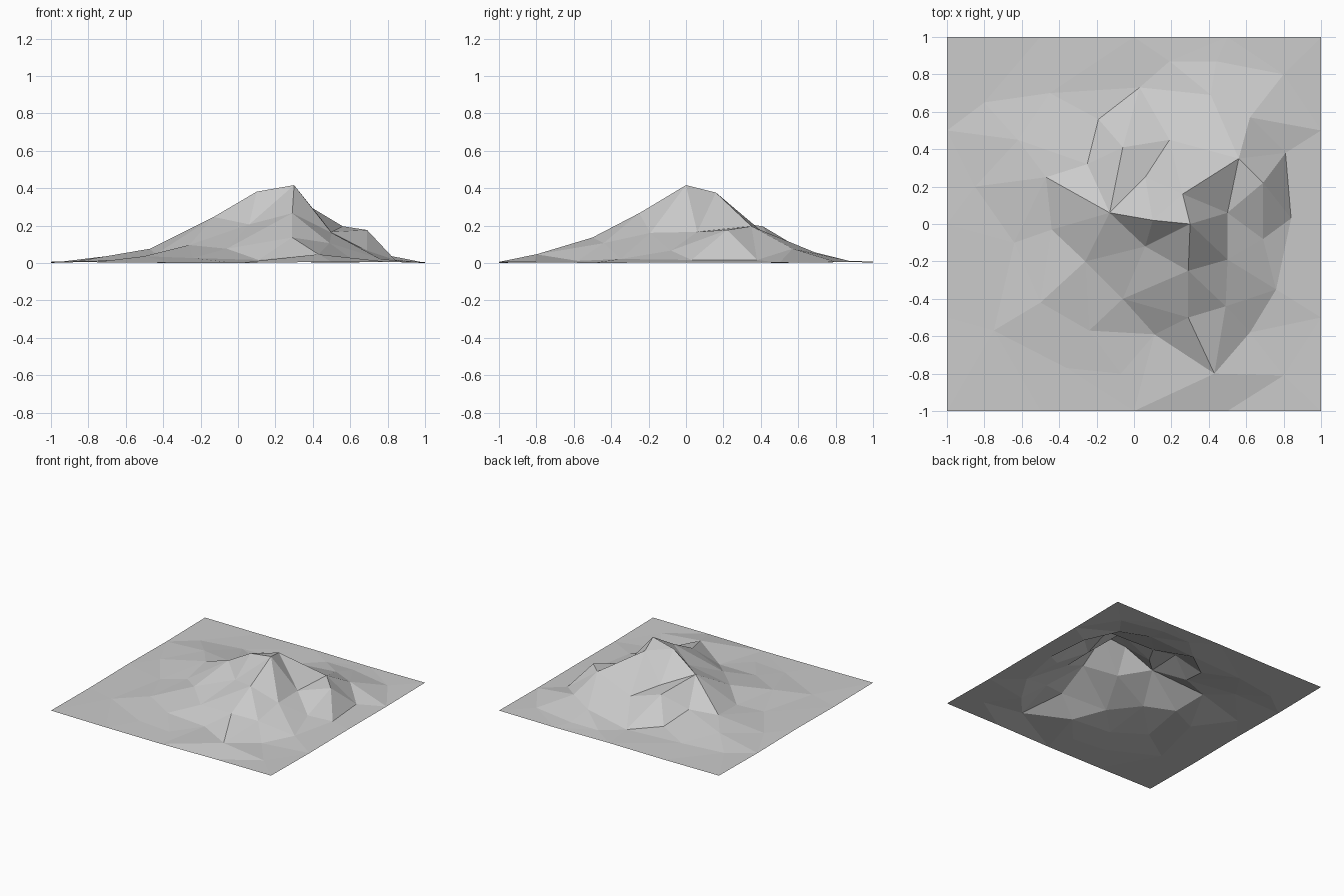
import bpy
import random
from mathutils import Vector
from mathutils.geometry import delaunay_2d_cdt

random.seed(4)

# Remove the default cube only
default_cube = bpy.data.objects.get("Cube")
if default_cube:
    bpy.data.objects.remove(default_cube, do_unlink=True)


def make_material(name, colour):
    """Flat colour shown in the viewport and in a render."""
    material = bpy.data.materials.new(name)
    material.use_nodes = True
    material.diffuse_color = colour
    shader = material.node_tree.nodes["Principled BSDF"]
    shader.inputs["Base Color"].default_value = colour
    return material


# Crease lines of the mountain: x, y, height in hundredths of a unit
summit = (30, 0, 42)
shoulder = (-13, 6, 25)
east_knoll = (56, 35, 20)
south_toe = (43, -80, 5)
hollow = (50, 6, 17)

main_ridge = [(-47, 25, 8), shoulder, (10, 2, 38.5), summit, (26, 16, 38), east_knoll]
south_ridge = [summit, (29, -25, 27), (29, -50, 14), south_toe]
east_gully = [summit, hollow, (50, -19, 16.5), (49, -44, 11)]
east_spur = [hollow, (69, 22, 18), (81, 38, 2)]
west_spur = [shoulder, (-6, 41, 20), (-19, 56, 3)]
north_valley = [shoulder, (6, 25, 18.5), (19, 45, 13.5), (41, 69, 6)]
south_face = [shoulder, (6, -12, 21)]

# Foot of the slopes
east_foot = [(81, 38, 2), (84, 3, 2), (76, -35, 2.5), (62, -58, 1.5), south_toe]
north_foot = [(-25, 32, 9.4), (-19, 56, 3), (3, 73, 1), (19, 87, 1.5),
              (44, 87, 1.5), (80, 80, 1), (62, 57, 8), east_knoll]
south_foot = [(-47, 25, 8), (-44, -3, 5), (-26, -20, 10), (-6, -40, 8),
              (11, -59, 2), south_toe]

# Loose knolls on the surrounding plain
knolls = [(69, -8, 7), (80, -81, 1), (-7, -80, 1), (-24, -57, 3), (-36, -77, 1),
          (-50, -42, 4), (-75, -57, 1), (-64, -10, 2), (-62, 45, 5), (-85, 20, 1.5),
          (-45, 70, 1.5), (-80, 65, 1)]

points, heights, creases = [], [], []


def add_point(x, y, height):
    points.append(Vector((x, y)) / 100)
    heights.append(height / 100)
    return len(points) - 1


def add_crease(line):
    """Add a polyline whose segments must become mesh edges."""
    indices = [add_point(*point) for point in line]
    creases.extend(zip(indices, indices[1:]))


for line in (main_ridge, south_ridge, east_gully, east_spur, west_spur,
             north_valley, south_face, east_foot, north_foot, south_foot):
    add_crease(line)
for knoll in knolls:
    add_point(*knoll)

# Square rim with straight sides and slightly uneven height
steps = 4
for i in range(steps):
    along = -100 + 200 * i / steps
    for x, y in ((along, -100), (100, along), (-along, 100), (-100, -along)):
        add_point(x, y, 1 if i == 0 else random.uniform(0.3, 1.2))

# Triangulate in plan, then lift every vertex to its height
flat, _, faces, sources, _, _ = delaunay_2d_cdt(points, creases, [], 0, 0.0001)
lifted = []
for position, source in zip(flat, sources):
    if source:
        height = heights[source[0]]
    else:
        nearest = min(range(len(points)), key=lambda k: (points[k] - position).length)
        height = heights[nearest]
    lifted.append(Vector((position.x, position.y, height)))
lowest = min(vertex.z for vertex in lifted)
for vertex in lifted:
    vertex.z -= lowest

mesh = bpy.data.meshes.new("mountain_terrain")
mesh.from_pydata(lifted, [], faces)
mesh.update()
mesh.materials.append(make_material("pale grey rock", (0.6, 0.6, 0.6, 1)))

# Faceted open sheet
terrain = bpy.data.objects.new("mountain_terrain", mesh)
bpy.context.collection.objects.link(terrain)
for polygon in mesh.polygons:
    polygon.use_smooth = False
